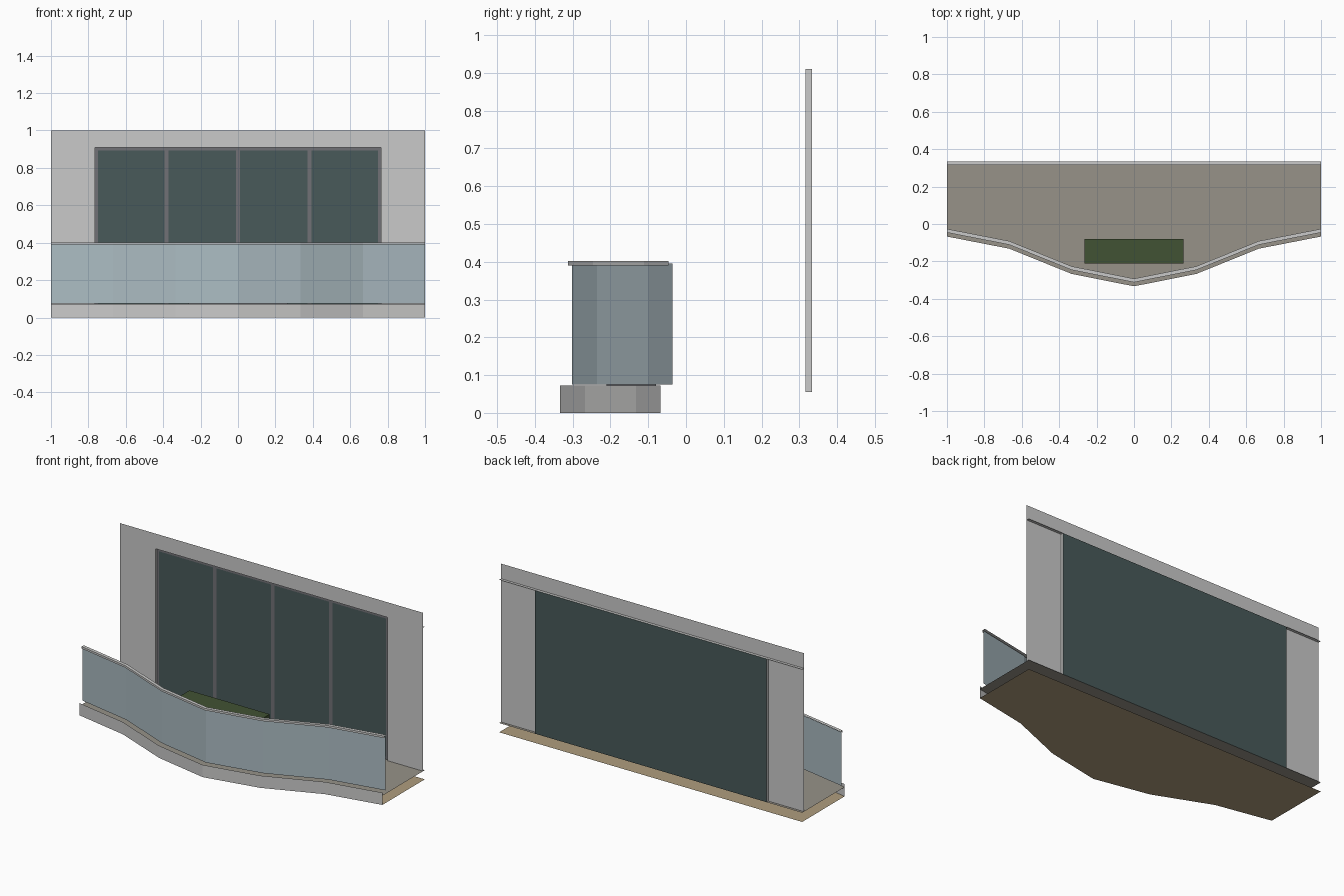
import bpy

cube = bpy.data.objects.get("Cube")
if cube:
    bpy.data.objects.remove(cube, do_unlink=True)


def material(name, color):
    m = bpy.data.materials.new(name)
    m.use_nodes = True
    m.diffuse_color = (*color, 1)
    bsdf = next(n for n in m.node_tree.nodes if n.type == 'BSDF_PRINCIPLED')
    bsdf.inputs["Base Color"].default_value = (*color, 1)
    return m


plaster = material("pale_plaster", (0.59, 0.59, 0.585))
panel = material("blue_grey_panel", (0.41, 0.50, 0.54))
dark_glass = material("dark_glass", (0.065, 0.10, 0.10))
frame_grey = material("frame_grey", (0.165, 0.165, 0.18))
floor_beige = material("floor_beige", (0.31, 0.29, 0.25))
soffit_tan = material("soffit_tan", (0.43, 0.34, 0.21))
leaf_green = material("leaf_green", (0.053, 0.085, 0.033))


def add_mesh(name, verts, faces, mat):
    mesh = bpy.data.meshes.new(name)
    mesh.from_pydata(verts, [], faces)
    mesh.materials.append(mat)
    mesh.update()
    obj = bpy.data.objects.new(name, mesh)
    bpy.context.collection.objects.link(obj)
    return obj


def ribbon(name, rows, mat):
    """Quads between successive rows of points."""
    n = len(rows[0])
    verts = [p for row in rows for p in row]
    faces = [(r * n + i, r * n + i + 1, (r + 1) * n + i + 1, (r + 1) * n + i)
             for r in range(len(rows) - 1) for i in range(n - 1)]
    return add_mesh(name, verts, faces, mat)


def upright(name, x0, x1, z0, z1, y, mat):
    """Flat rectangle facing the front."""
    return ribbon(name, [[(x0, y, z0), (x1, y, z0)], [(x0, y, z1), (x1, y, z1)]], mat)


def box(name, x, y0, y1, z0, z1, mat):
    verts = [(sx * x, y, z) for z in (z0, z1) for sx, y in ((-1, y0), (1, y0), (1, y1), (-1, y1))]
    faces = [(3, 2, 1, 0), (4, 5, 6, 7)]
    faces += [(i, (i + 1) % 4, (i + 1) % 4 + 4, i + 4) for i in range(4)]
    return add_mesh(name, verts, faces, mat)


# Bowed plan line of the balcony front, mirrored about the middle
half = [(0, -0.333), (0.333, -0.267), (0.667, -0.132), (1, -0.067)]
plan = [(-x, y) for x, y in reversed(half[1:])] + half


def line(z, dy=0.0):
    return [(x, y + dy, z) for x, y in plan]


def back_line(z):
    return [(x, BACK, z) for x, y in plan]


WALL, BACK = 0.316, 0.333
FLOOR, HEAD, DOOR = 0.055, 0.91, 0.765

# Slab: soffit, floor and front fascia
ribbon("slab_soffit", [back_line(0), line(0)], soffit_tan)
ribbon("balcony_floor", [line(FLOOR), back_line(FLOOR)], floor_beige)
ribbon("slab_fascia", [line(0), line(0.073)], plaster)

# Balustrade panels and handrail
ribbon("balustrade_panels", [line(0.075, 0.031), line(0.395, 0.031)], panel)
ribbon("handrail", [line(0.39, 0.021), line(0.402, 0.021), line(0.402, 0.041)], plaster)

# Wall around the door opening
upright("wall_right", -1, -DOOR, FLOOR, HEAD, WALL, plaster)
upright("wall_left", DOOR, 1, FLOOR, HEAD, WALL, plaster)
upright("wall_top", -1, 1, HEAD, 1, WALL, plaster)
ribbon("opening_head", [[(-1, WALL, HEAD), (1, WALL, HEAD)],
                        [(-1, BACK, HEAD), (1, BACK, HEAD)]], plaster)
for side, s in (("left", 1), ("right", -1)):
    x = s * DOOR
    ribbon("opening_jamb_" + side, [[(x, WALL, FLOOR), (x, BACK, FLOOR)],
                                    [(x, WALL, HEAD), (x, BACK, HEAD)]], plaster)

# Sliding doors: glazing with flat frame bars
upright("door_glass", -DOOR, DOOR, FLOOR, HEAD, BACK, dark_glass)
BAR = BACK - 0.006
for i in range(5):
    x = (i - 2) * DOOR / 2
    x0, x1 = max(x - 0.011, -DOOR), min(x + 0.011, DOOR)
    if i in (0, 4):
        x0, x1 = (x0, x0 + 0.016) if i == 0 else (x1 - 0.016, x1)
    upright("door_post_%d" % (i + 1), x0, x1, FLOOR, HEAD, BAR, frame_grey)
upright("door_top_rail", -DOOR, DOOR, HEAD - 0.016, HEAD, BAR, frame_grey)
upright("door_bottom_rail", -DOOR, DOOR, FLOOR, FLOOR + 0.016, BAR, frame_grey)

# Planter with a clipped hedge
box("planter", 0.265, -0.21, -0.08, FLOOR, 0.22, frame_grey)
box("hedge", 0.265, -0.21, -0.08, 0.22, 0.35, leaf_green)
